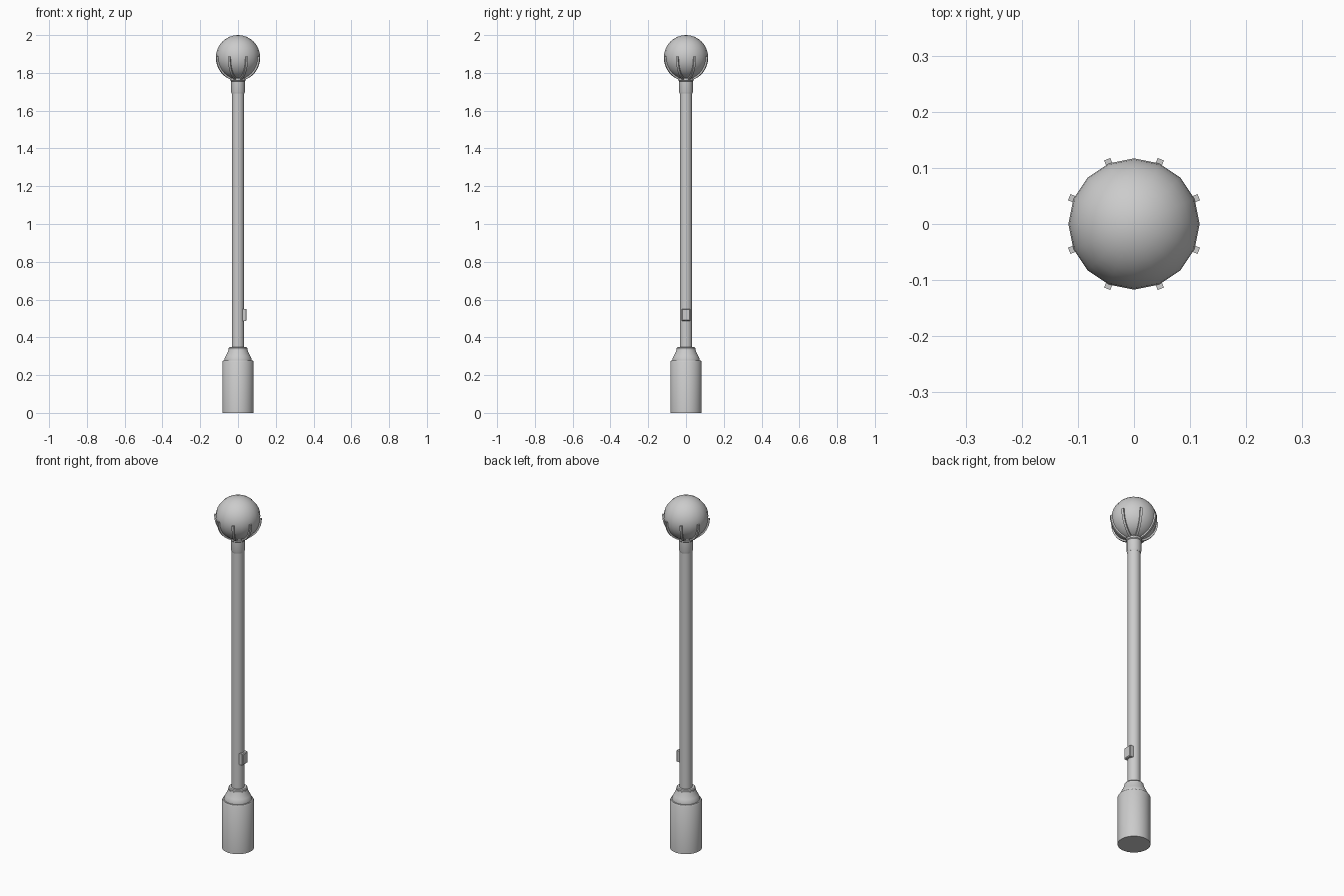
import bpy, bmesh, math
from mathutils import Vector

cube = bpy.data.objects.get("Cube")
if cube:
    bpy.data.objects.remove(cube, do_unlink=True)

GREY = (0.6, 0.6, 0.6, 1.0)
mat = bpy.data.materials.new("light grey")
mat.use_nodes = True
mat.diffuse_color = GREY
mat.node_tree.nodes["Principled BSDF"].inputs["Base Color"].default_value = GREY


def finish(name, bm, angle=35):
    """Turn a bmesh into a named, shaded object."""
    bmesh.ops.recalc_face_normals(bm, faces=bm.faces)
    mesh = bpy.data.meshes.new(name)
    bm.to_mesh(mesh)
    bm.free()
    mesh.materials.append(mat)
    obj = bpy.data.objects.new(name, mesh)
    bpy.context.collection.objects.link(obj)
    bpy.ops.object.select_all(action='DESELECT')
    obj.select_set(True)
    bpy.context.view_layer.objects.active = obj
    bpy.ops.object.shade_smooth_by_angle(angle=math.radians(angle))
    return obj


def lathe(name, profile, sides=16):
    """Revolve (radius, height) points around z, with capped ends."""
    bm = bmesh.new()
    rings = [[bm.verts.new((r * math.cos(math.tau * i / sides),
                            r * math.sin(math.tau * i / sides), z))
              for i in range(sides)] for r, z in profile]
    for low, high in zip(rings, rings[1:]):
        for i in range(sides):
            j = (i + 1) % sides
            bm.faces.new((low[i], low[j], high[j], high[i]))
    bm.faces.new(rings[0][::-1])
    bm.faces.new(rings[-1])
    return finish(name, bm)


# Base drum with its curved shoulder and ring
lathe("base", [(0.083, 0), (0.083, 0.27), (0.079, 0.277), (0.072, 0.277),
               (0.072, 0.287), (0.064, 0.302), (0.056, 0.318), (0.050, 0.335)], 32)
lathe("base_ring", [(0.044, 0.33), (0.049, 0.335), (0.049, 0.343), (0.045, 0.348)], 32)

# Pole and the collar under the globe
lathe("pole", [(0.033, 0.33), (0.033, 1.76)])
lathe("top_collar", [(0.034, 1.69), (0.037, 1.70), (0.037, 1.755),
                     (0.041, 1.759), (0.041, 1.769), (0.036, 1.774)])

# Globe
GLOBE_Z, GLOBE_R = 1.883, 0.117
bm = bmesh.new()
bmesh.ops.create_uvsphere(bm, u_segments=16, v_segments=16, radius=GLOBE_R)
bmesh.ops.translate(bm, verts=bm.verts, vec=(0, 0, GLOBE_Z))
finish("globe", bm, 50)

# Eight curved claws holding the lower half of the globe
bm = bmesh.new()
for k in range(8):
    a = math.radians(22.5 + 45 * k)
    out = Vector((math.cos(a), math.sin(a), 0))
    side = Vector((-math.sin(a), math.cos(a), 0)) * 0.006
    rings = []
    for step in range(8):
        tilt = math.radians(-70 + 10.3 * step)
        direction = out * math.cos(tilt) + Vector((0, 0, math.sin(tilt)))
        centre = Vector((0, 0, GLOBE_Z))
        inner, outer = centre + direction * 0.110, centre + direction * 0.125
        rings.append([bm.verts.new(p) for p in
                      (inner - side, outer - side, outer + side, inner + side)])
    for a_ring, b_ring in zip(rings, rings[1:]):
        for i in range(4):
            j = (i + 1) % 4
            bm.faces.new((a_ring[i], a_ring[j], b_ring[j], b_ring[i]))
    bm.faces.new(rings[0][::-1])
    bm.faces.new(rings[-1])
finish("globe_claws", bm)

# Small service box on the left of the pole, chamfered on its outer face
bm = bmesh.new()
bmesh.ops.create_cube(bm, size=1)
bmesh.ops.scale(bm, vec=(0.027, 0.046, 0.064), verts=bm.verts)
bmesh.ops.translate(bm, vec=(0.0325, 0, 0.519), verts=bm.verts)
outer_edges = [e for e in bm.edges if all(v.co.x > 0.04 for v in e.verts)]
bmesh.ops.bevel(bm, geom=outer_edges, offset=0.004, segments=1, affect='EDGES')
finish("service_box", bm, 20)
